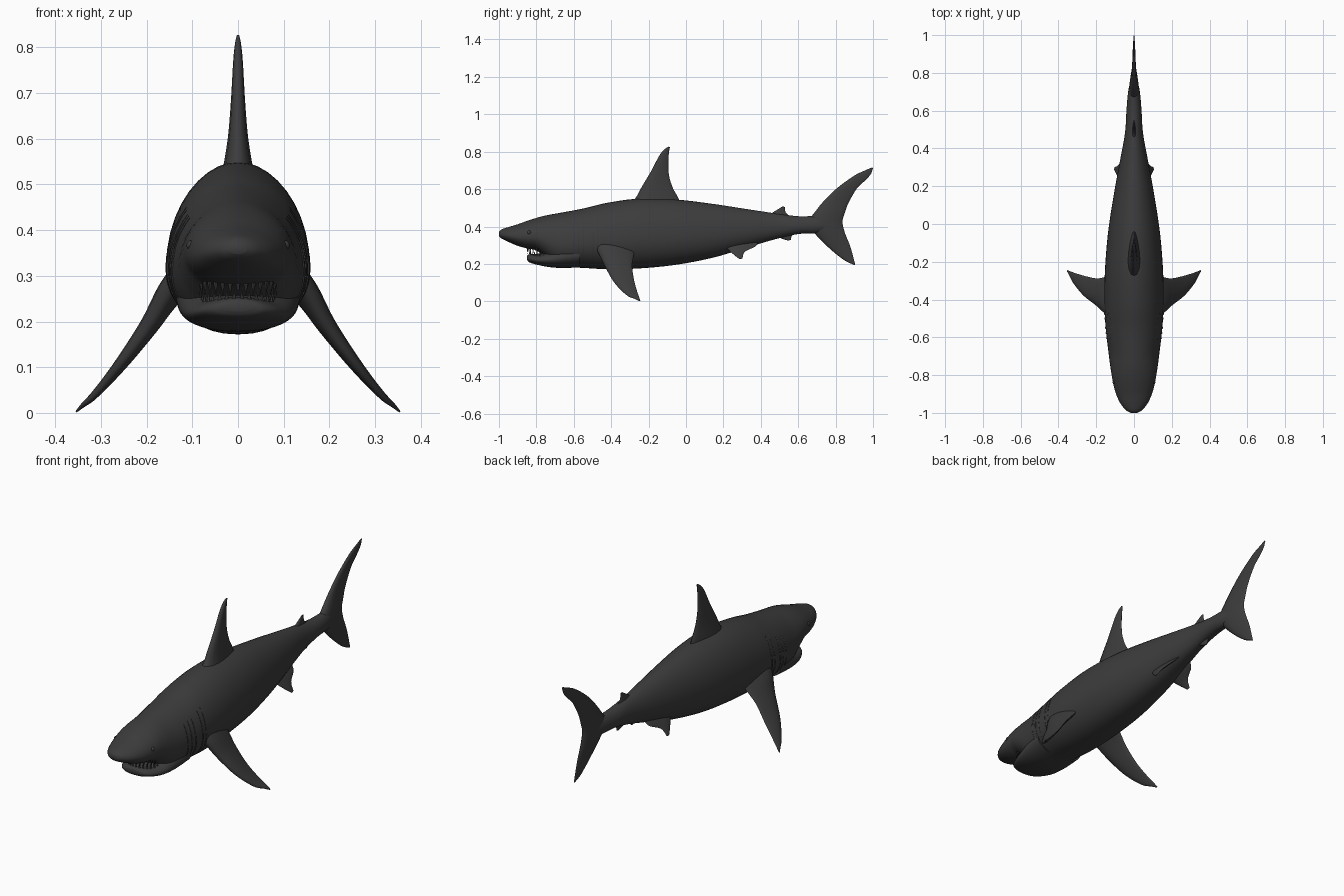
import bpy, bmesh, math
from mathutils import Vector

if "Cube" in bpy.data.objects:
    bpy.data.objects.remove(bpy.data.objects["Cube"])

grey = bpy.data.materials.new("charcoal grey")
grey.diffuse_color = (0.045, 0.045, 0.045, 1)
grey.use_nodes = True
grey.node_tree.nodes["Principled BSDF"].inputs["Base Color"].default_value = grey.diffuse_color


def finish(bm, name, angle=50):
    bmesh.ops.recalc_face_normals(bm, faces=bm.faces)
    me = bpy.data.meshes.new(name)
    bm.to_mesh(me)
    bm.free()
    ob = bpy.data.objects.new(name, me)
    bpy.context.collection.objects.link(ob)
    me.materials.append(grey)
    bpy.ops.object.select_all(action='DESELECT')
    bpy.context.view_layer.objects.active = ob
    ob.select_set(True)
    bpy.ops.object.shade_smooth_by_angle(angle=math.radians(angle))
    return ob


def spline(rows, steps):
    """Smooth interpolation through rows of numbers (Catmull-Rom)."""
    out, n = [], len(rows)
    for i in range(n - 1):
        p0, p1, p2, p3 = (rows[min(max(i + k, 0), n - 1)] for k in (-1, 0, 1, 2))
        for s in range(steps):
            t = s / steps
            out.append([0.5 * (2 * b + (c - a) * t + (2 * a - 5 * b + 4 * c - d) * t * t
                               + (3 * b - a - 3 * c + d) * t ** 3)
                        for a, b, c, d in zip(p0, p1, p2, p3)])
    return out + [list(rows[-1])]


def loft(name, rings, angle=50):
    bm = bmesh.new()
    vs = [[bm.verts.new(p) for p in r] for r in rings]
    n = len(vs[0])
    for a, b in zip(vs, vs[1:]):
        for i in range(n):
            bm.faces.new((a[i], a[(i + 1) % n], b[(i + 1) % n], b[i]))
    bm.faces.new(vs[0])
    bm.faces.new(vs[-1])
    return finish(bm, name, angle)


def section(row, a, grow=1.0):
    """Point at angle a on the body section (y, top, bottom, half width)."""
    y, zt, zb, w = row
    zc = zb + 0.42 * (zt - zb)
    c, s = math.cos(a), math.sin(a)
    p = 1.06 if s > 0 else 0.88
    x = w * grow * math.copysign(abs(c) ** p, c)
    return Vector((x, y, zc + grow * s * ((zt - zc) if s > 0 else (zc - zb))))


def hull(name, rows, sides=40):
    return loft(name, [[section(r, 2 * math.pi * i / sides) for i in range(sides)]
                       for r in rows])


def fin(name, stations, normal, side=1):
    """Lens-section fin; a station is leading xyz, trailing xyz, half thickness."""
    rings, nrm, m = [], Vector(normal).normalized(), 8
    for st in spline(stations, 5):
        le, te, th = Vector(st[:3]), Vector(st[3:6]), st[6]
        ring = []
        for i in range(2 * m):
            a = math.pi * i / m
            u = 0.5 - 0.5 * math.cos(a)
            p = le.lerp(te, u) + nrm * th * math.sin(a) * (1.25 - 0.7 * u)
            ring.append((p.x * side, p.y, p.z))
        rings.append(ring)
    return loft(name, rings, 70)


def mid_fin(name, rows):
    """Fin on the centre plane: leading yz, trailing yz, half thickness."""
    return fin(name, [(0, a, b, 0, c, d, t) for a, b, c, d, t in rows], (1, 0, 0))


# Body with snout: y, top, bottom, half width
body_rows = spline([
    (-1.0, .372, .348, .018), (-.985, .385, .335, .043), (-.95, .397, .318, .072),
    (-.9, .412, .297, .095), (-.85, .43, .283, .109), (-.8, .446, .272, .118),
    (-.75, .459, .235, .126), (-.68, .472, .187, .135), (-.55, .496, .179, .15),
    (-.42, .527, .172, .157), (-.25, .549, .176, .154), (-.05, .544, .196, .138),
    (.15, .52, .235, .108), (.32, .494, .286, .077), (.48, .47, .333, .048),
    (.6, .455, .36, .04), (.7, .455, .365, .031), (.78, .44, .385, .014)], 5)
hull("body", body_rows)

# Lower jaw
hull("lower_jaw", spline([
    (-.85, .243, .222, .03), (-.842, .25, .211, .058), (-.82, .253, .202, .082),
    (-.78, .257, .192, .103), (-.73, .275, .183, .119), (-.66, .31, .178, .13),
    (-.57, .34, .182, .135)], 5))

# Teeth along two curved rows
bm = bmesh.new()
for z0, z1, count, rx, ry in ((.288, .254, 15, .088, .105), (.243, .270, 14, .08, .092)):
    for i in range(count):
        t = math.radians(-80 + 160 * i / (count - 1))
        x, y = rx * math.sin(t), -.745 - ry * math.cos(t)
        out = Vector((math.sin(t), -math.cos(t), 0))
        along = Vector((math.cos(t), math.sin(t), 0))
        base = [bm.verts.new(Vector((x, y, z0)) + along * .0065 * math.cos(k * math.pi / 3)
                             + out * .004 * math.sin(k * math.pi / 3)) for k in range(6)]
        tip = bm.verts.new(Vector((x, y, z1)) - out * .004)
        bm.faces.new(base)
        for k in range(6):
            bm.faces.new((base[k], base[(k + 1) % 6], tip))
finish(bm, "teeth", 40)

# Dorsal fins, anal fin and tail on the centre plane
mid_fin("dorsal_fin", [
    (-.31, .5, -.02, .5, .042), (-.265, .56, -.045, .56, .03), (-.235, .615, -.072, .61, .022),
    (-.19, .69, -.092, .68, .016), (-.145, .775, -.094, .76, .011),
    (-.118, .81, -.09, .802, .007), (-.095, .827, -.086, .825, .003)])
mid_fin("second_dorsal_fin", [
    (.43, .455, .57, .45, .011), (.475, .482, .535, .472, .007), (.515, .507, .528, .505, .002)])
mid_fin("anal_fin", [
    (.46, .36, .58, .37, .011), (.505, .338, .565, .348, .007), (.545, .325, .56, .328, .002)])
mid_fin("tail_fin", [
    (.895, .196, .905, .194, .003), (.84, .224, .9, .215, .007), (.765, .285, .878, .295, .012),
    (.695, .355, .85, .365, .021), (.655, .42, .837, .425, .026), (.695, .485, .85, .475, .021),
    (.745, .545, .868, .525, .014), (.81, .607, .915, .605, .01), (.9, .672, .96, .648, .007),
    (.96, .701, .988, .68, .004), (.995, .716, 1.0, .712, .002)])

for side, tag in ((1, "right"), (-1, "left")):
    # Pectoral fin
    fin("pectoral_fin_" + tag, [
        (.11, -.5, .315, .11, -.27, .295, .036), (.15, -.475, .27, .15, -.28, .245, .03),
        (.195, -.435, .19, .195, -.288, .19, .022), (.26, -.385, .102, .25, -.278, .115, .015),
        (.315, -.32, .035, .305, -.262, .055, .009), (.34, -.275, .014, .338, -.25, .022, .005),
        (.354, -.25, .002, .355, -.244, .003, .002)], (.82, 0, .57), side)
    # Pelvic fin
    fin("pelvic_fin_" + tag, [
        (.04, .18, .32, .035, .385, .315, .012), (.068, .22, .282, .055, .37, .293, .009),
        (.088, .255, .25, .08, .315, .265, .006), (.104, .285, .226, .102, .302, .23, .002)],
        (.8, 0, .6), side)
    # Eye
    bm = bmesh.new()
    bmesh.ops.create_uvsphere(bm, u_segments=16, v_segments=10, radius=.011)
    bmesh.ops.translate(bm, verts=bm.verts, vec=(side * .102, -.838, .367))
    finish(bm, "eye_" + tag)
    # Gill ridges following the flank
    for g in range(5):
        yg = -.6 + .03 * g
        row = min(body_rows, key=lambda r: abs(r[0] - yg))
        rings = []
        for i in range(13):
            a = math.radians(-42 + 84 * i / 12)
            p = section(row, a)
            p.x *= side
            r = .0035 * math.sin(math.pi * (i + .4) / 12.8)
            rings.append([p + Vector((r * math.cos(k * math.pi / 3),
                                      1.6 * r * math.sin(k * math.pi / 3), 0)) for k in range(6)])
        loft("gill_%s_%d" % (tag, g + 1), rings)
